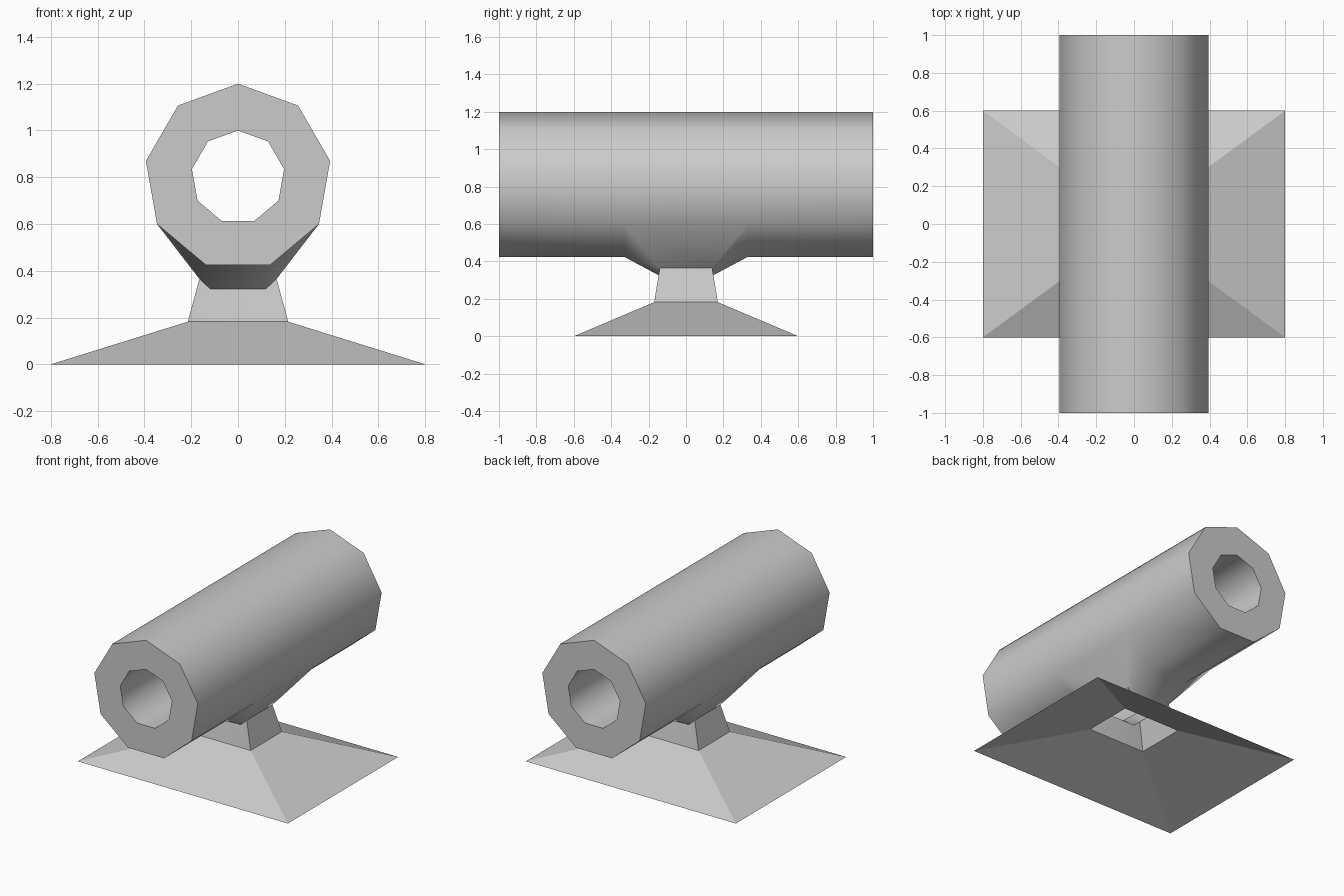
import bpy, bmesh, math

if "Cube" in bpy.data.objects:
    bpy.data.objects.remove(bpy.data.objects["Cube"])

SIDES, AXIS_Z = 9, 0.8
bm = bmesh.new()


def tube_ring(radius, y):
    """Nine-sided ring around the y axis with one corner on top."""
    angles = [math.pi / 2 - math.tau * k / SIDES for k in range(SIDES)]
    return [bm.verts.new((radius * math.cos(a), y, AXIS_Z + radius * math.sin(a)))
            for a in angles]


def stand_ring(outer_x, inner_x, y, outer_z, inner_z):
    """Eight-point loop: four points along the front, four along the back."""
    row = [(-outer_x, outer_z), (-inner_x, inner_z), (inner_x, inner_z), (outer_x, outer_z)]
    front = [bm.verts.new((x, -y, z)) for x, z in row]
    back = [bm.verts.new((x, y, z)) for x, z in reversed(row)]
    return front + back


def bridge(a, b, skip=()):
    n = len(a)
    for i in range(n):
        if i not in skip:
            j = (i + 1) % n
            bm.faces.new((a[i], a[j], b[j], b[i]))


# Outer wall, open underneath where the stand joins
outer = [tube_ring(0.4, y) for y in (-1, -0.33, 0.33, 1)]
bridge(outer[0], outer[1])
bridge(outer[1], outer[2], skip=(3, 4, 5))
bridge(outer[2], outer[3])

# Bore and ring-shaped ends
bore = [tube_ring(0.2, y) for y in (-1, 1)]
bridge(bore[0], bore[1])
bridge(outer[0], bore[0])
bridge(outer[3], bore[1])

# Saddle, neck and flared foot, drawn down from the opening
saddle = [outer[1][k] for k in (6, 5, 4, 3)] + [outer[2][k] for k in (3, 4, 5, 6)]
throat = stand_ring(0.165, 0.12, 0.14, 0.365, 0.323)
neck = stand_ring(0.215, 0.14, 0.17, 0.182, 0.182)
foot = stand_ring(0.8, 0.5, 0.6, 0, 0)
for a, b in ((saddle, throat), (throat, neck), (neck, foot)):
    bridge(a, b)

bmesh.ops.recalc_face_normals(bm, faces=bm.faces)

# Smooth shading with creases at the rims, throat and stand corners
for f in bm.faces:
    f.smooth = True
for e in bm.edges:
    if len(e.link_faces) == 2 and e.calc_face_angle() > math.radians(46):
        e.smooth = False
for i in range(8):
    bm.edges.get((throat[i], throat[(i + 1) % 8])).smooth = False
for i in (0, 3, 4, 7):
    bm.edges.get((throat[i], neck[i])).smooth = False
    bm.edges.get((neck[i], foot[i])).smooth = False
for i in (3, 7):
    bm.edges.get((neck[i], neck[(i + 1) % 8])).smooth = False

mesh = bpy.data.meshes.new("tube_on_stand")
bm.to_mesh(mesh)
bm.free()
bpy.context.collection.objects.link(bpy.data.objects.new("tube_on_stand", mesh))
